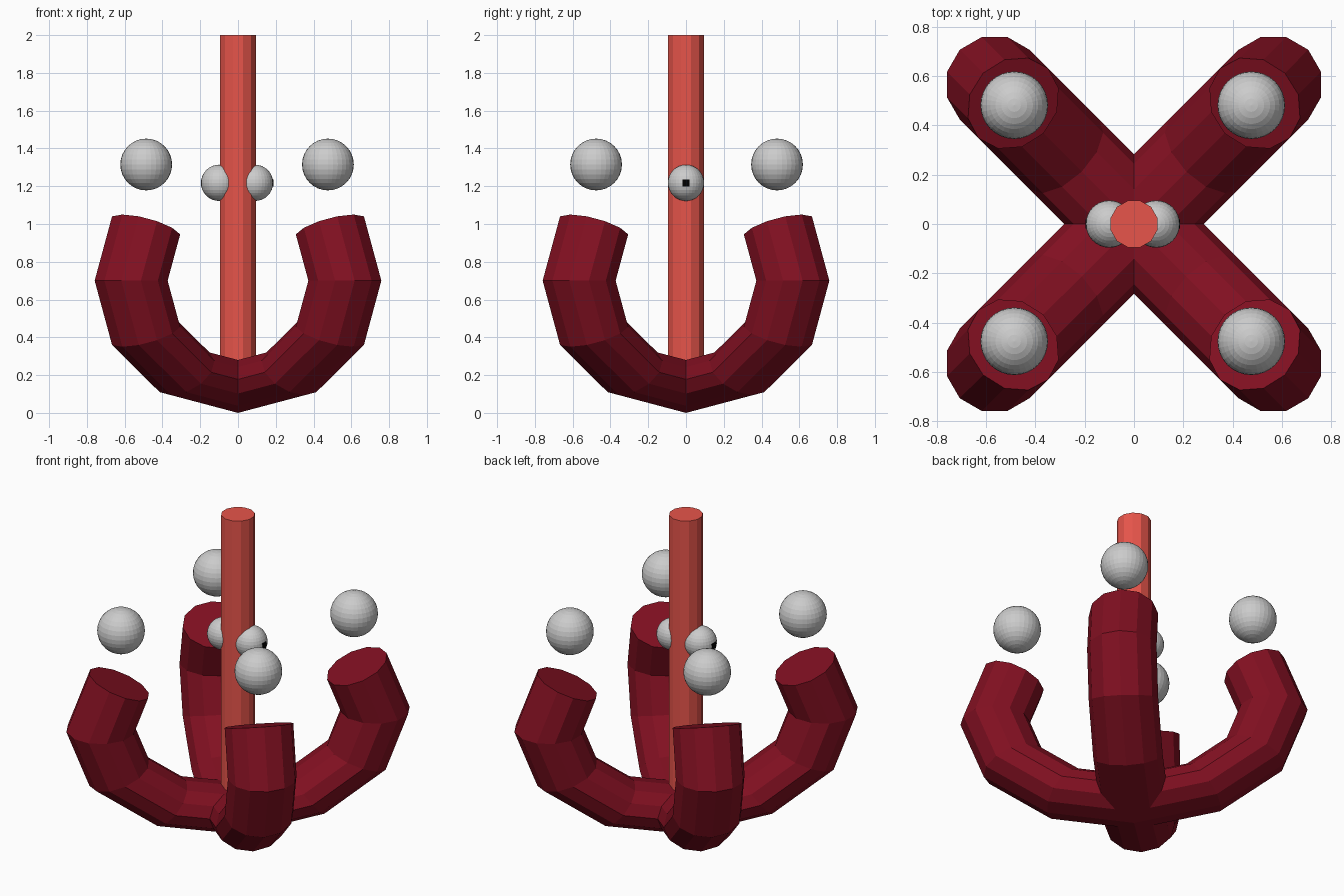
import bpy, bmesh
from math import cos, sin, pi, radians

if "Cube" in bpy.data.objects:
    bpy.data.objects.remove(bpy.data.objects["Cube"])


def material(name, rgb):
    m = bpy.data.materials.new(name)
    m.diffuse_color = (*rgb, 1)
    m.use_nodes = True
    m.node_tree.nodes["Principled BSDF"].inputs["Base Color"].default_value = m.diffuse_color
    return m


dark_red = material("dark_red", (0.22, 0.005, 0.015))
light_red = material("light_red", (0.8, 0.09, 0.07))
black = material("black", (0.0, 0.0, 0.0))


def finish(obj, name, mat=None):
    obj.name = name
    if mat:
        obj.data.materials.append(mat)
    return obj


def arm_pair(name, turn):
    """Squashed 12-segment torus, open at the top, with capped ends."""
    bm = bmesh.new()
    rings = []
    for i in range(9):
        a = radians(-210 + 30 * i)
        ring = []
        for j in range(12):
            p = 2 * pi * j / 12
            r = 0.8 + 0.2 * cos(p)
            x, y, z = r * cos(a), 0.2 * sin(p), 0.7 + 0.7 * r * sin(a)
            ring.append(bm.verts.new((x * cos(turn) - y * sin(turn),
                                      x * sin(turn) + y * cos(turn), z)))
        rings.append(ring)
    for a, b in zip(rings, rings[1:]):
        for j in range(12):
            k = (j + 1) % 12
            bm.faces.new((a[j], a[k], b[k], b[j]))
    bm.faces.new(rings[0])
    bm.faces.new(rings[-1])
    bmesh.ops.recalc_face_normals(bm, faces=bm.faces)
    mesh = bpy.data.meshes.new(name)
    bm.to_mesh(mesh)
    bm.free()
    obj = bpy.data.objects.new(name, mesh)
    bpy.context.collection.objects.link(obj)
    return finish(obj, name, dark_red)


# Two crossing pairs of curved arms
arm_pair("arms_a", radians(45))
arm_pair("arms_b", radians(135))

# Central rod
bottom, top = 0.15, 2.0
bpy.ops.mesh.primitive_cylinder_add(vertices=12, radius=0.098, depth=top - bottom,
                                    location=(0, 0, (top + bottom) / 2),
                                    rotation=(0, 0, radians(15)))
finish(bpy.context.object, "rod", light_red)


def ball(name, radius, loc):
    bpy.ops.mesh.primitive_uv_sphere_add(segments=32, ring_count=16,
                                         radius=radius, location=loc)
    finish(bpy.context.object, name)


# Floating balls above the arm ends, and eyes with pupils on the rod
for side, sx in (("left", -1), ("right", 1)):
    for end, sy in (("front", -1), ("back", 1)):
        ball(f"{end}_{side}_ball", 0.137,
             (sx * 0.481 - 0.005, sy * 0.479 + 0.003, 1.315))
    eye_x = sx * 0.095 - 0.005
    ball(f"{side}_eye", 0.096, (eye_x, 0, 1.218))
    bpy.ops.mesh.primitive_cube_add(size=0.037,
                                    location=(eye_x + sx * 0.0785, 0, 1.218))
    finish(bpy.context.object, f"{side}_pupil", black)
